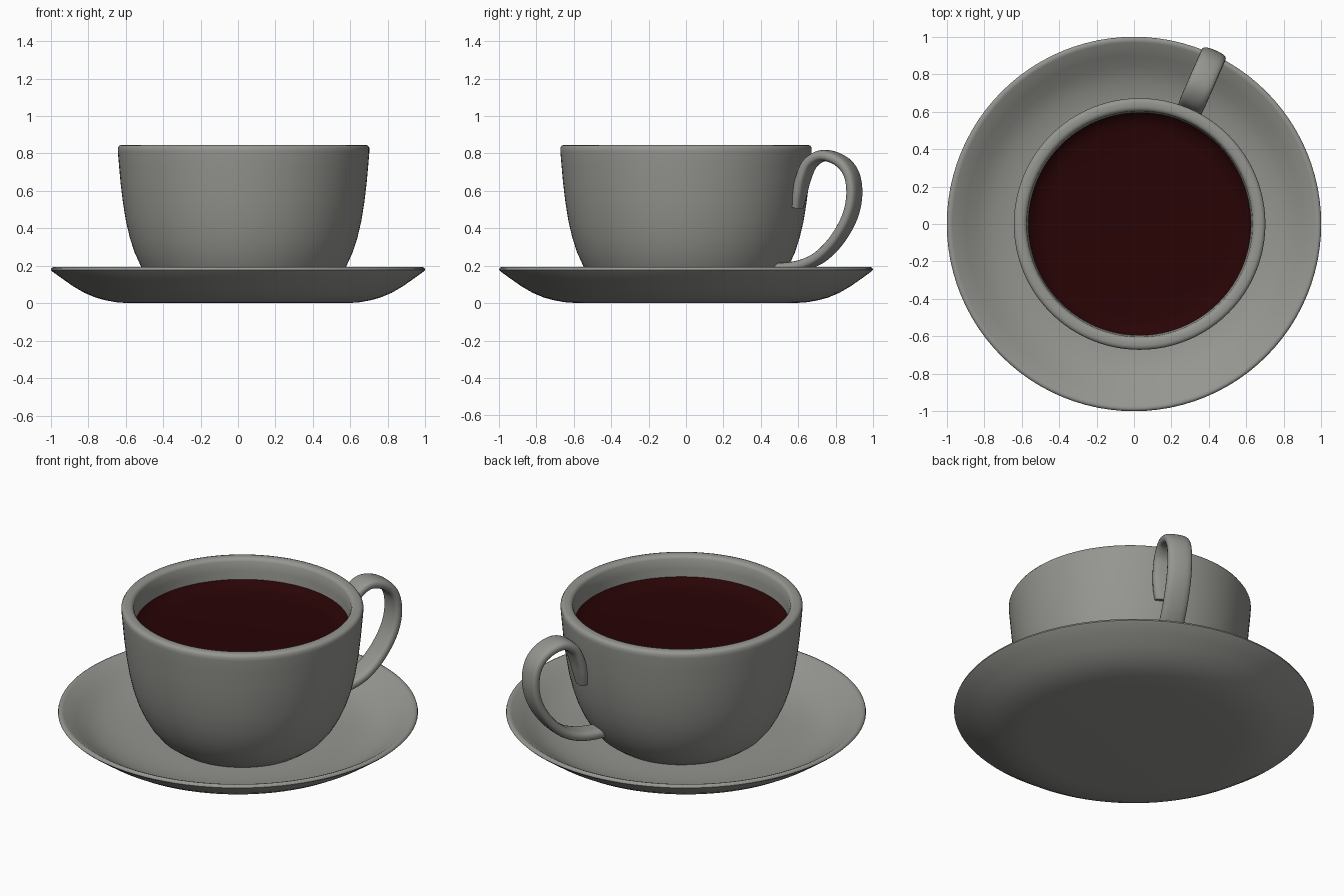
import bpy, bmesh, math
from mathutils import Vector

if "Cube" in bpy.data.objects:
    bpy.data.objects.remove(bpy.data.objects["Cube"])

CUP_X = 0.03


def material(name, rgb):
    m = bpy.data.materials.new(name)
    m.diffuse_color = (*rgb, 1)
    m.use_nodes = True
    m.node_tree.nodes["Principled BSDF"].inputs["Base Color"].default_value = m.diffuse_color
    return m


ceramic = material("grey ceramic", (0.30, 0.30, 0.28))
tea = material("dark red tea", (0.021, 0.0011, 0.0015))


def finish(bm, name, mat, loc, angle=60):
    bmesh.ops.remove_doubles(bm, verts=bm.verts, dist=1e-5)
    bmesh.ops.recalc_face_normals(bm, faces=bm.faces)
    me = bpy.data.meshes.new(name)
    bm.to_mesh(me)
    bm.free()
    ob = bpy.data.objects.new(name, me)
    me.materials.append(mat)
    bpy.context.collection.objects.link(ob)
    ob.location = loc
    bpy.ops.object.select_all(action='DESELECT')
    ob.select_set(True)
    bpy.context.view_layer.objects.active = ob
    bpy.ops.object.shade_smooth_by_angle(angle=math.radians(angle))
    return ob


def lathe(name, profile, mat, loc=(0, 0, 0), steps=96):
    bm = bmesh.new()
    vs = [bm.verts.new((r, 0, z)) for r, z in profile]
    es = [bm.edges.new(p) for p in zip(vs, vs[1:])]
    bmesh.ops.spin(bm, geom=vs + es, cent=(0, 0, 0), axis=(0, 0, 1),
                   angle=2 * math.pi, steps=steps)
    bmesh.ops.remove_doubles(bm, verts=bm.verts, dist=1e-5)
    bmesh.ops.dissolve_degenerate(bm, edges=bm.edges, dist=1e-6)
    return finish(bm, name, mat, loc)


# Saucer: flat underside, flared edge, shallow dish
lathe("saucer", [
    (0, 0), (0.58, 0), (0.65, 0.005), (0.71, 0.016), (0.76, 0.03),
    (0.82, 0.055), (0.88, 0.09), (0.94, 0.132), (0.99, 0.168), (1.0, 0.178),
    (0.997, 0.188), (0.985, 0.193), (0.97, 0.188), (0.90, 0.142),
    (0.84, 0.104), (0.80, 0.083), (0.75, 0.064), (0.68, 0.047),
    (0.60, 0.037), (0.5, 0.033), (0, 0.033)], ceramic)

# Cup: thick walled bowl with rounded lip
lathe("cup", [
    (0, 0.015), (0.34, 0.015), (0.41, 0.037), (0.467, 0.08), (0.513, 0.136),
    (0.55, 0.20), (0.582, 0.27), (0.608, 0.35), (0.629, 0.44),
    (0.645, 0.54), (0.657, 0.64), (0.666, 0.74), (0.672, 0.81),
    (0.672, 0.83), (0.664, 0.842), (0.65, 0.846), (0.625, 0.846),
    (0.611, 0.841), (0.603, 0.828), (0.598, 0.77), (0.59, 0.65),
    (0.57, 0.45), (0.53, 0.30), (0.45, 0.17), (0.36, 0.11), (0, 0.09)],
    ceramic, (CUP_X, 0, 0))

# Tea surface, curving up where it meets the wall
lathe("tea_surface", [
    (0, 0.68), (0.50, 0.68), (0.53, 0.684), (0.56, 0.695),
    (0.58, 0.708), (0.597, 0.724)], tea, (CUP_X, 0, 0))


def catmull(pts, n=6):
    out = []
    for i in range(len(pts) - 1):
        a, b = pts[max(i - 1, 0)], pts[i]
        c, d = pts[i + 1], pts[min(i + 2, len(pts) - 1)]
        for k in range(n):
            t = k / n
            out.append(0.5 * (2 * b + (c - a) * t
                              + (2 * a - 5 * b + 4 * c - d) * t * t
                              + (3 * b - a - 3 * c + d) * t ** 3))
    return out + [pts[-1]]


# Handle: flattened strap swept along a loop (radius, height, half width)
path = catmull([Vector(p) for p in [
    (0.645, 0.51, 0.045), (0.662, 0.58, 0.06), (0.684, 0.665, 0.068),
    (0.725, 0.748, 0.07), (0.805, 0.789, 0.07), (0.903, 0.76, 0.07),
    (0.965, 0.69, 0.07), (0.982, 0.58, 0.07), (0.955, 0.46, 0.07),
    (0.882, 0.34, 0.07), (0.79, 0.252, 0.07), (0.70, 0.208, 0.068),
    (0.61, 0.19, 0.066), (0.52, 0.185, 0.06)]])
bm = bmesh.new()
SIDES, HALF_T = 20, 0.03
rings = []
for i, p in enumerate(path):
    d = path[min(i + 1, len(path) - 1)] - path[max(i - 1, 0)]
    n = Vector((-d.y, d.x)).normalized()
    ring = []
    for k in range(SIDES):
        a = 2 * math.pi * k / SIDES
        # rounded rectangle cross-section
        s = math.copysign(abs(math.sin(a)) ** 0.7, math.sin(a)) * HALF_T
        w = math.copysign(abs(math.cos(a)) ** 0.7, math.cos(a)) * p.z
        ring.append(bm.verts.new((p.x + n.x * s, w, p.y + n.y * s)))
    rings.append(ring)
for r0, r1 in zip(rings, rings[1:]):
    for k in range(SIDES):
        j = (k + 1) % SIDES
        bm.faces.new((r0[k], r0[j], r1[j], r1[k]))
bm.faces.new(rings[0])
bm.faces.new(rings[-1])
handle = finish(bm, "handle", ceramic, (CUP_X, 0, 0))
handle.rotation_euler.z = math.radians(66.4)
